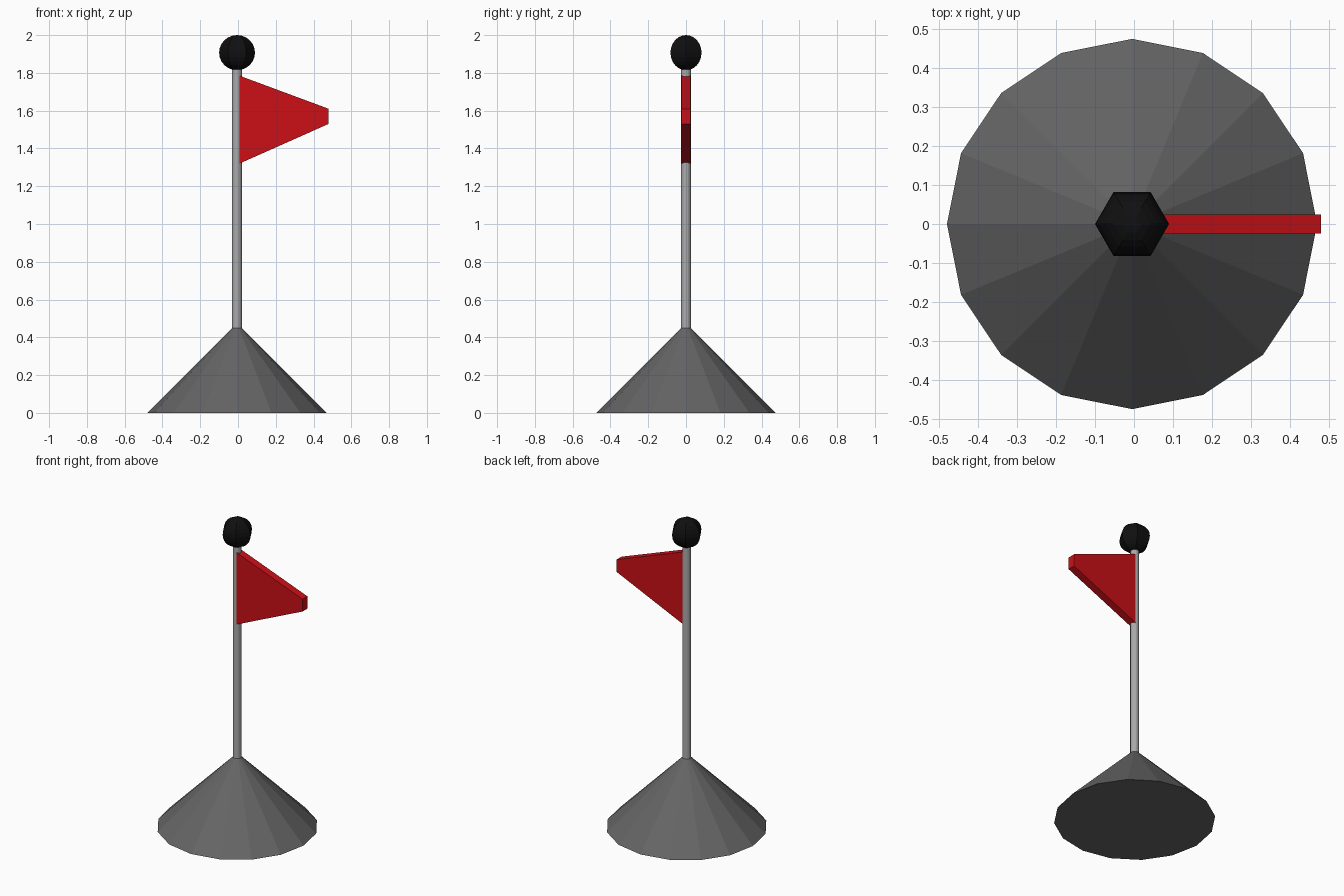
import bpy
import bmesh
from mathutils import Matrix

if "Cube" in bpy.data.objects:
    bpy.data.objects.remove(bpy.data.objects["Cube"])

CX = -0.005  # axis of the pole, base and ball


def paint(obj, rgb):
    mat = bpy.data.materials.new(obj.name + "_colour")
    mat.diffuse_color = (*rgb, 1)
    mat.use_nodes = True
    mat.node_tree.nodes["Principled BSDF"].inputs["Base Color"].default_value = mat.diffuse_color
    obj.data.materials.append(mat)


def make(name, bm, rgb):
    bmesh.ops.recalc_face_normals(bm, faces=bm.faces)
    mesh = bpy.data.meshes.new(name)
    bm.to_mesh(mesh)
    bm.free()
    obj = bpy.data.objects.new(name, mesh)
    bpy.context.collection.objects.link(obj)
    paint(obj, rgb)
    return obj


def cone(name, sides, r1, r2, z1, z2, rgb):
    bm = bmesh.new()
    bmesh.ops.create_cone(bm, cap_ends=True, segments=sides, radius1=r1, radius2=r2,
                          depth=z2 - z1, matrix=Matrix.Translation((CX, 0, (z1 + z2) / 2)))
    return make(name, bm, rgb)


# Conical foot and slim pole
cone("base", 16, 0.475, 0.025, 0, 0.45, (0.13, 0.13, 0.13))
cone("pole", 16, 0.026, 0.026, 0.005, 1.85, (0.4, 0.4, 0.4))

# Six-sided ball with its corners on the y axis
bm = bmesh.new()
bmesh.ops.create_uvsphere(bm, u_segments=6, v_segments=12, radius=0.095,
                          matrix=Matrix.Translation((CX, 0, 1.907))
                          @ Matrix.Rotation(1.5707963, 4, 'Z')
                          @ Matrix.Diagonal((1, 1, 0.98, 1)))
make("ball", bm, (0.005, 0.005, 0.005))

# Tapered flag, extruded from its side profile
bm = bmesh.new()
profile = [(0.008, 1.32), (0.48, 1.53), (0.48, 1.61), (0.008, 1.785)]
face = bm.faces.new([bm.verts.new((x, -0.025, z)) for x, z in profile])
ext = bmesh.ops.extrude_face_region(bm, geom=[face])
bmesh.ops.translate(bm, vec=(0, 0.05, 0),
                    verts=[v for v in ext["geom"] if isinstance(v, bmesh.types.BMVert)])
make("flag", bm, (0.6, 0.005, 0.008))
